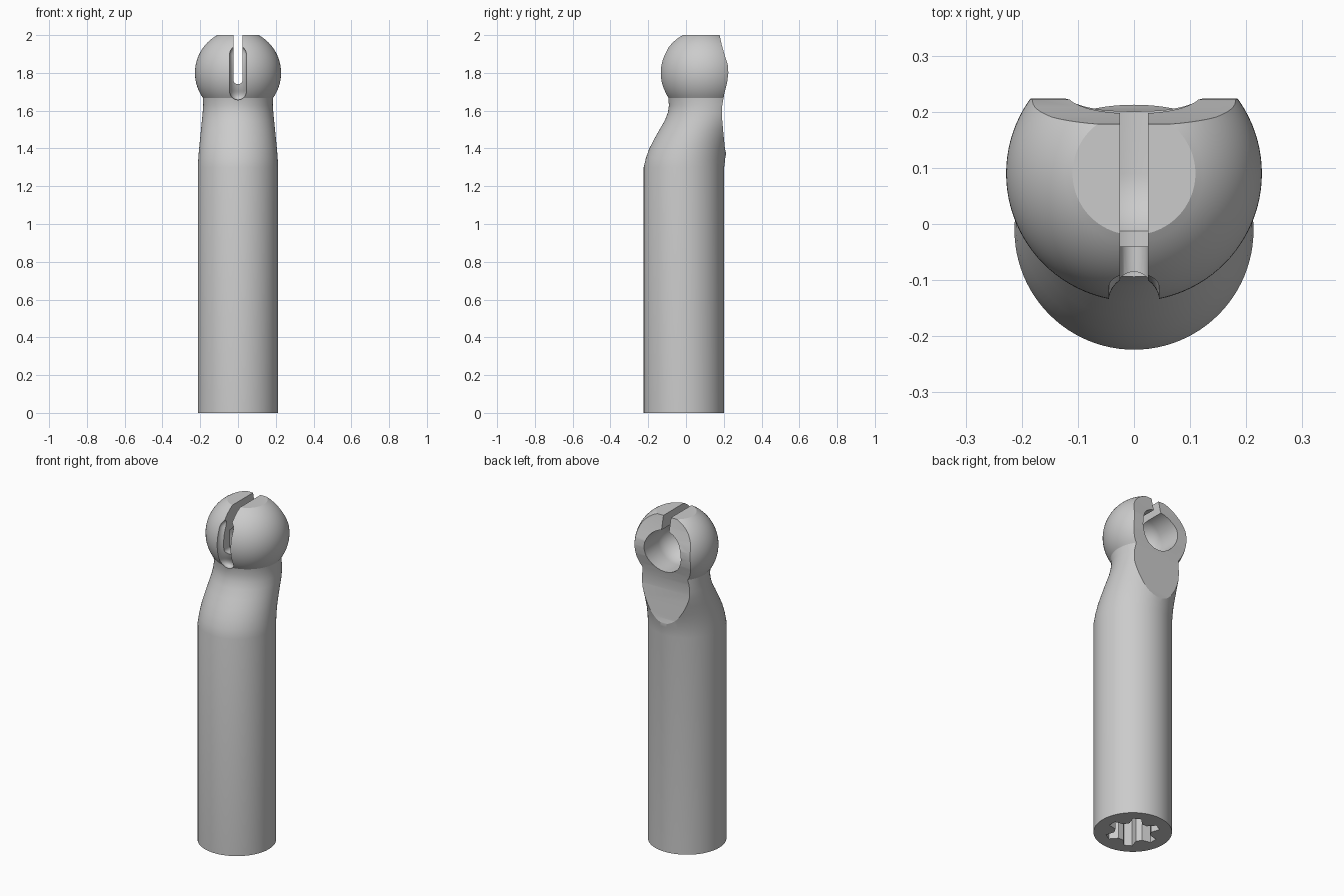
import bpy, bmesh, math
from mathutils import Matrix

if "Cube" in bpy.data.objects:
    bpy.data.objects.remove(bpy.data.objects["Cube"])

HEAD_Y, HEAD_Z, HEAD_R = 0.09, 1.8, 0.228

grey = bpy.data.materials.new("light grey")
grey.use_nodes = True
grey.diffuse_color = (0.6, 0.6, 0.6, 1)
grey.node_tree.nodes["Principled BSDF"].inputs["Base Color"].default_value = grey.diffuse_color


def finish(bm, name):
    bmesh.ops.recalc_face_normals(bm, faces=bm.faces)
    mesh = bpy.data.meshes.new(name)
    bm.to_mesh(mesh)
    bm.free()
    mesh.materials.append(grey)
    obj = bpy.data.objects.new(name, mesh)
    bpy.context.collection.objects.link(obj)
    return obj


def loft(name, rings, sides=64, matrix=Matrix()):
    """Skin circles given as (height, centre y, radius)."""
    bm = bmesh.new()
    loops = []
    for z, cy, r in rings:
        angles = [math.tau * i / sides for i in range(sides)]
        loops.append([bm.verts.new((r * math.cos(a), cy + r * math.sin(a), z)) for a in angles])
    for low, high in zip(loops, loops[1:]):
        for i in range(sides):
            j = (i + 1) % sides
            bm.faces.new((low[i], low[j], high[j], high[i]))
    bm.faces.new(loops[0])
    bm.faces.new(loops[-1])
    bm.transform(matrix)
    return finish(bm, name)


def prism(name, points, offset):
    """Extrude a closed outline along an offset."""
    bm = bmesh.new()
    face = bm.faces.new([bm.verts.new(p) for p in points])
    new = bmesh.ops.extrude_face_region(bm, geom=[face])["geom"]
    verts = [v for v in new if isinstance(v, bmesh.types.BMVert)]
    bmesh.ops.translate(bm, verts=verts, vec=offset)
    return finish(bm, name)


# Shaft, leaning neck and ball head as one skin
rings = [(0, -0.011, 0.213), (1.3, -0.011, 0.213), (1.35, -0.002, 0.21),
         (1.4, 0.012, 0.206), (1.45, 0.033, 0.201), (1.5, 0.056, 0.196),
         (1.55, 0.08, 0.191), (1.59, 0.091, 0.187), (1.63, 0.094, 0.184)]
top_angle = math.asin((2 - HEAD_Z) / HEAD_R)
start = -0.62
for i in range(25):
    a = start + (top_angle - start) * i / 24
    rings.append((HEAD_Z + HEAD_R * math.sin(a), HEAD_Y, HEAD_R * math.cos(a)))
body = loft("shaft_and_ball_head", rings, 96)

# Back of the head and neck trimmed to a shallow profile
back = [(0.178, 2.0), (0.19, 1.945), (0.206, 1.89), (0.222, 1.84), (0.224, 1.8),
        (0.218, 1.75), (0.203, 1.69), (0.192, 1.63), (0.19, 1.57), (0.197, 1.49),
        (0.206, 1.4), (0.23, 1.3), (0.5, 1.3), (0.5, 2.1), (0.172, 2.1)]
trim = prism("back_trim_cutter", [(-0.5, y, z) for y, z in back], (1, 0, 0))

# Round socket opening to the back, with a small counterbore
ball_r, bore_r = 0.122, 0.066
socket = [(-0.04, 0, bore_r)]
first = math.asin(bore_r / ball_r)
for i in range(13):
    a = first + (math.pi / 2 - first) * i / 12
    socket.append((HEAD_Y - ball_r * math.cos(a), 0, ball_r * math.sin(a)))
socket.append((0.5, 0, ball_r))
place = Matrix.Translation((0, 0, HEAD_Z)) @ Matrix.Rotation(-math.pi / 2, 4, 'X')
hollow = loft("socket_cutter", socket, 64, place)

# Narrow slot with a rounded floor, open at the top
half = 0.025
outline = [(half, 2.1), (-half, 2.1)]
for i in range(13):
    a = math.pi * (1 + i / 12)
    outline.append((half * math.cos(a), 1.765 + half * math.sin(a)))
slot = prism("slot_cutter", [(x, -0.4, z) for x, z in outline], (0, 0.6, 0))

# Round-nosed groove following the front of the ball
groove_r, reach = 0.045, 0.143
groove = []
for i in range(41):
    d = -reach * math.cos(math.pi * i / 40)
    over = max(0, abs(d) - (reach - groove_r))
    r = max(0.002, math.sqrt(max(0, groove_r ** 2 - over ** 2)))
    groove.append((HEAD_Z + d, HEAD_Y - math.sqrt(0.228 ** 2 - d * d), r))
channel = loft("front_groove_cutter", groove, 32)

# Six-lobed drive recess in the base
star = []
for lobe in range(6):
    for degrees, r in ((-20, 0.1), (-9, 0.148), (9, 0.148), (20, 0.1)):
        a = math.radians(60 * lobe + degrees)
        star.append((r * math.cos(a), -0.011 + r * math.sin(a), -0.1))
drive = prism("drive_recess_cutter", star, (0, 0, 0.5))

# Cut everything, then shade
bpy.context.view_layer.objects.active = body
body.select_set(True)
for cutter in (trim, hollow, slot, channel, drive):
    mod = body.modifiers.new(cutter.name, 'BOOLEAN')
    mod.operation = 'DIFFERENCE'
    mod.solver = 'EXACT'
    mod.object = cutter
    bpy.ops.object.modifier_apply(modifier=mod.name)
    bpy.data.objects.remove(cutter)
bpy.ops.object.shade_smooth_by_angle(angle=math.radians(25))
